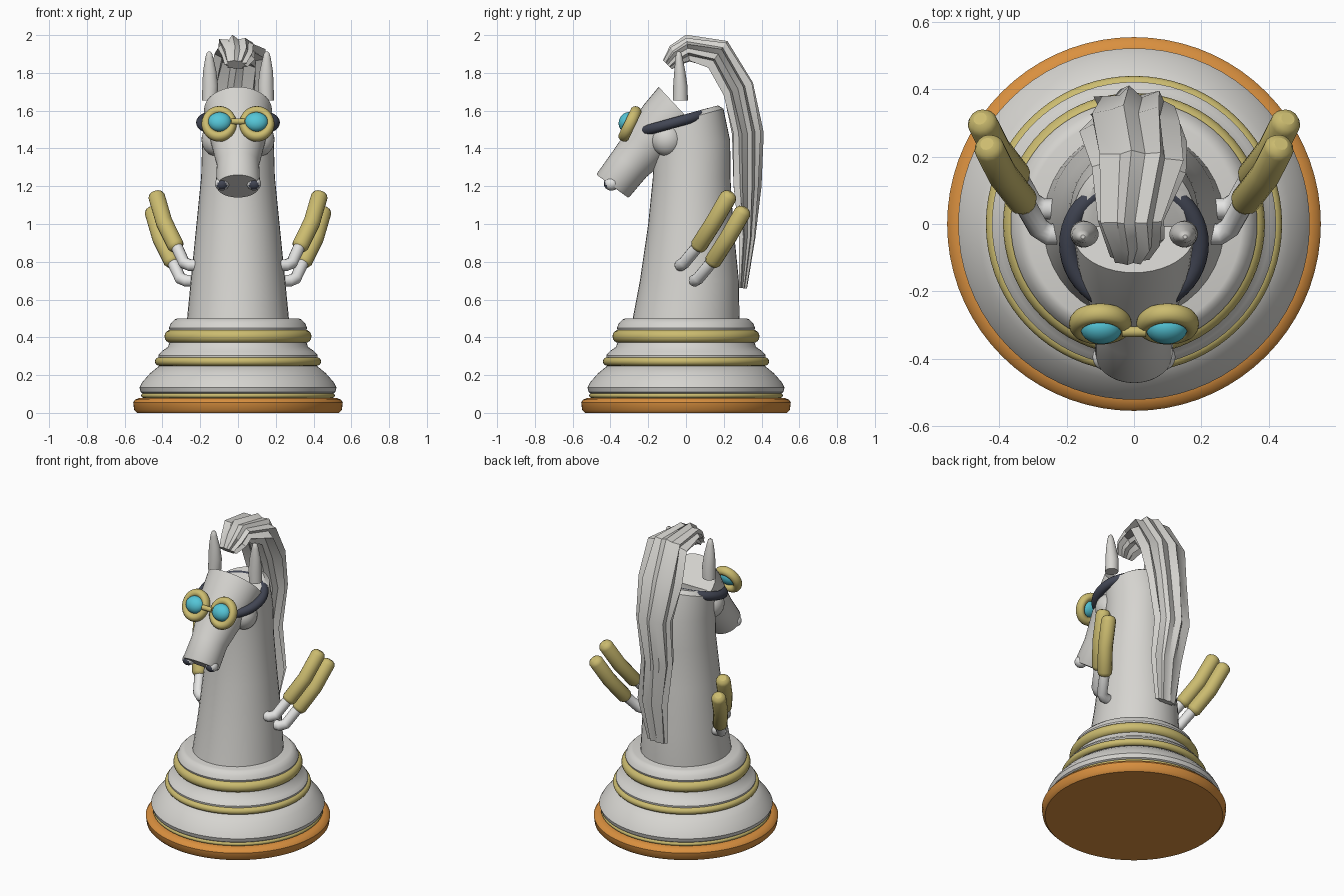
import bpy, bmesh, math, random
from mathutils import Vector

random.seed(4)
cube = bpy.data.objects.get("Cube")
if cube:
    bpy.data.objects.remove(cube)


def material(name, r, g, b):
    m = bpy.data.materials.new(name)
    m.use_nodes = True
    m.diffuse_color = (r, g, b, 1)
    m.node_tree.nodes["Principled BSDF"].inputs["Base Color"].default_value = (r, g, b, 1)
    return m


WHITE = material("warm white", 0.67, 0.66, 0.63)
PALE = material("bright white", 0.78, 0.78, 0.77)
GOLD = material("pale gold", 0.60, 0.50, 0.16)
ORANGE = material("orange", 0.70, 0.28, 0.05)
CYAN = material("cyan glass", 0.09, 0.56, 0.68)
DARK = material("dark slate", 0.055, 0.062, 0.09)


def finish(ob, name, mat, angle=40):
    ob.name = name
    ob.data.materials.clear()
    ob.data.materials.append(mat)
    bpy.ops.object.select_all(action="DESELECT")
    ob.select_set(True)
    bpy.context.view_layer.objects.active = ob
    bpy.ops.object.shade_smooth_by_angle(angle=math.radians(angle))
    return ob


def loft(name, rows, mat, sides=40, shape=lambda i, k: 1.0, angle=40):
    """Skin ellipses (x, y, z, half width, half depth, tilt) into a capped body."""
    bm = bmesh.new()
    rings = []
    for k, (x, y, z, rx, rn, tilt) in enumerate(rows):
        ring = []
        for i in range(sides):
            a = math.tau * i / sides
            f = shape(i, k)
            d = rn * math.sin(a) * f
            ring.append(bm.verts.new((x + rx * math.cos(a) * f,
                                      y + d * math.cos(tilt), z + d * math.sin(tilt))))
        rings.append(ring)
    for lo, hi in zip(rings, rings[1:]):
        for i in range(sides):
            j = (i + 1) % sides
            bm.faces.new((lo[i], lo[j], hi[j], hi[i]))
    bm.faces.new(rings[0])
    bm.faces.new(rings[-1])
    bmesh.ops.recalc_face_normals(bm, faces=bm.faces)
    me = bpy.data.meshes.new(name)
    bm.to_mesh(me)
    bm.free()
    ob = bpy.data.objects.new(name, me)
    bpy.context.collection.objects.link(ob)
    return finish(ob, name, mat, angle)


def lathe(name, profile, mat):
    return loft(name, [(0, 0, z, r, r, 0) for r, z in profile], mat, 72)


def band(name, r, z, bulge, half, mat):
    steps = [math.pi * (i / 8 - 0.5) for i in range(9)]
    return lathe(name, [(r + bulge * math.cos(a), z + half * math.sin(a)) for a in steps], mat)


def ball(name, loc, scale, mat, tilt=0):
    bpy.ops.mesh.primitive_uv_sphere_add(segments=28, ring_count=16, location=loc,
                                         rotation=(tilt, 0, 0))
    ob = bpy.context.object
    ob.scale = scale
    return finish(ob, name, mat, 60)


def torus(name, loc, major, minor, scale, tilt, mat):
    bpy.ops.mesh.primitive_torus_add(major_segments=48, minor_segments=14, location=loc,
                                     rotation=(tilt, 0, 0), major_radius=major,
                                     minor_radius=minor)
    ob = bpy.context.object
    ob.scale = scale
    return finish(ob, name, mat, 60)


def tube(name, points, radius, mat, rounded=True):
    """Round bar through the points, with narrowed ends if rounded."""
    pts = [Vector(p) for p in points]
    sizes = [1.0] * len(pts)
    if rounded:
        first = (pts[1] - pts[0]).normalized() * radius
        last = (pts[-1] - pts[-2]).normalized() * radius
        steps = ((0, 0.45), (0.2, 0.8), (0.6, 1.0))
        start = [(pts[0] + first * t, s) for t, s in steps]
        end = [(pts[-1] - last * t, s) for t, s in reversed(steps)]
        both = start + [(p, 1.0) for p in pts[1:-1]] + end
        pts, sizes = [p for p, _ in both], [s for _, s in both]
    cu = bpy.data.curves.new(name, "CURVE")
    cu.dimensions = "3D"
    cu.bevel_depth = radius
    cu.bevel_resolution = 5
    cu.use_fill_caps = True
    sp = cu.splines.new("POLY")
    sp.points.add(len(pts) - 1)
    for p, co, s in zip(sp.points, pts, sizes):
        p.co = (*co, 1)
        p.radius = s
    ob = bpy.data.objects.new(name, cu)
    bpy.context.collection.objects.link(ob)
    bpy.ops.object.select_all(action="DESELECT")
    ob.select_set(True)
    bpy.context.view_layer.objects.active = ob
    bpy.ops.object.convert(target="MESH")
    return finish(bpy.context.object, name, mat, 50)


# Stepped round base
lathe("base_foot", [(0.535, 0), (0.55, 0.015), (0.555, 0.055), (0.545, 0.07), (0.52, 0.08)], ORANGE)
band("base_thin_band", 0.495, 0.092, 0.018, 0.014, GOLD)
lathe("base_lower_tier", [(0.50, 0.1), (0.515, 0.11), (0.522, 0.135), (0.505, 0.165),
                          (0.465, 0.21), (0.41, 0.255)], WHITE)
band("base_middle_band", 0.415, 0.272, 0.025, 0.023, GOLD)
lathe("base_middle_tier", [(0.42, 0.285), (0.422, 0.305), (0.405, 0.325), (0.37, 0.35),
                           (0.36, 0.385)], WHITE)
band("base_upper_band", 0.355, 0.405, 0.034, 0.035, GOLD)
lathe("base_upper_tier", [(0.36, 0.43), (0.366, 0.45), (0.355, 0.475), (0.335, 0.495),
                          (0.32, 0.5)], WHITE)

# Neck and head
loft("neck", [(0, 0, 0.495, 0.27, 0.283, 0), (0, 0.018, 0.7, 0.25, 0.262, 0),
              (0, 0.025, 1.0, 0.22, 0.225, 0), (0, 0.03, 1.25, 0.195, 0.205, 0),
              (0, 0.03, 1.42, 0.19, 0.205, 0.1), (0, 0.015, 1.56, 0.182, 0.19, 0.27),
              (0, 0.015, 1.585, 0.15, 0.16, 0.27)], WHITE)
loft("head", [(0, -0.03, 1.603, 0.18, 0.168, -0.82), (0, -0.11, 1.53, 0.168, 0.152, -0.72),
              (0, -0.21, 1.415, 0.138, 0.13, -0.63), (0, -0.30, 1.315, 0.112, 0.112, -0.63),
              (0, -0.385, 1.206, 0.117, 0.106, -0.63),
              (0, -0.39, 1.2, 0.112, 0.102, -0.63)], WHITE)

# Mane: a ridged lock arching over the head and down the back
ridges = [(1.08 if i % 2 else 0.8) + random.uniform(-0.08, 0.08) for i in range(18)]
loft("mane", [(-0.01, -0.098, 1.843, 0.055, 0.034, 2.36), (0.0, -0.055, 1.892, 0.085, 0.055, 2.1),
              (-0.01, 0.01, 1.93, 0.10, 0.066, 1.7), (0.015, 0.17, 1.90, 0.13, 0.085, 0.95),
              (-0.005, 0.275, 1.715, 0.145, 0.085, 0.4), (0.01, 0.325, 1.48, 0.125, 0.078, 0.05),
              (-0.02, 0.325, 1.2, 0.11, 0.07, 0), (0.015, 0.325, 0.93, 0.10, 0.043, -0.1),
              (0, 0.30, 0.66, 0.07, 0.022, -0.1)], WHITE, 18,
     lambda i, k: ridges[i] + 0.07 * math.sin(i * 2.3 + k * 1.7), 30)

# Goggle strap and bridge
torus("goggle_strap", (0, -0.06, 1.537), 0.19, 0.028, (1.02, 1, 1), 0.27, DARK)
tube("goggle_bridge", [(-0.035, -0.32, 1.543), (0.035, -0.32, 1.543)], 0.016, GOLD, False)

LOOK = 1.126
for s, side in ((1, "left"), (-1, "right")):
    # Goggles
    torus(side + "_goggle_rim", (s * 0.1, -0.297, 1.53), 0.07, 0.025, (0.98, 1.06, 1.2), LOOK, GOLD)
    ball(side + "_goggle_lens", (s * 0.097, -0.31, 1.54), (0.062, 0.054, 0.045), CYAN, LOOK)

    # Cheek and ear
    ball(side + "_cheek", (s * 0.115, -0.1, 1.447), (0.078, 0.085, 0.088), WHITE)
    loft(side + "_ear", [(s * 0.15, -0.03, 1.655, 0.04, 0.04, 0),
                         (s * 0.147, -0.03, 1.73, 0.042, 0.038, 0),
                         (s * 0.15, -0.033, 1.81, 0.035, 0.029, 0),
                         (s * 0.152, -0.037, 1.88, 0.021, 0.019, 0),
                         (s * 0.152, -0.038, 1.905, 0.014, 0.013, 0),
                         (s * 0.152, -0.038, 1.912, 0.006, 0.006, 0)], WHITE, 24)

    # Nostril, dark where it opens forward
    nostril = ball(side + "_nostril", (s * 0.085, -0.395, 1.213), (0.038, 0.04, 0.036), PALE)
    nostril.data.materials.append(DARK)
    opening = Vector((0, -0.92, -0.25)).normalized()
    for f in nostril.data.polygons:
        if f.normal.dot(opening) > 0.72:
            f.material_index = 1

    # Paired arms, each a bent white stub with a gold sleeve
    for n, (y, z, out) in enumerate(((-0.03, 0.782, 0), (0.045, 0.70, 0.02))):
        name = side + ("_front_arm" if n == 0 else "_rear_arm")
        elbow = Vector((0.255 + out, y, z))
        cuff = Vector((0.32 + out, y + 0.085, z + 0.083))
        tip = Vector((0.437 + out, y + 0.268, z + 0.385))
        middle = (cuff + tip) / 2 + Vector((0.012, 0, -0.008))
        bend = elbow + Vector((0.03, 0.02, 0.012))
        path = [Vector((0.17, y, z)), elbow, bend, cuff + (tip - cuff) * 0.1]
        flip = lambda p: (p.x * s, p.y, p.z)
        tube(name, [flip(p) for p in path], 0.032, PALE, False)
        tube(name + "_sleeve", [flip(p) for p in (cuff, middle, tip)], 0.045, GOLD)
